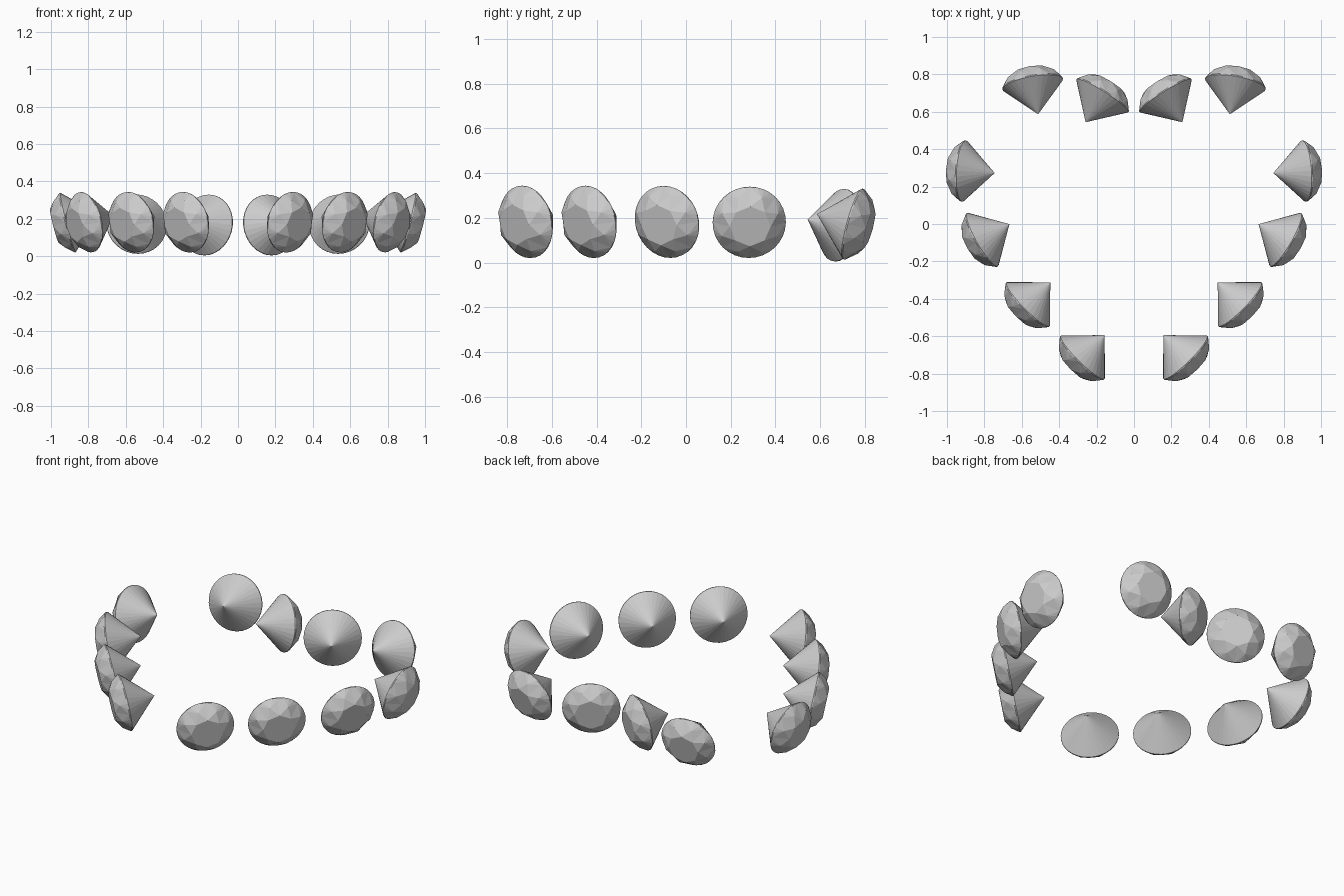
import bpy, bmesh, math
from mathutils import Vector

if "Cube" in bpy.data.objects:
    bpy.data.objects.remove(bpy.data.objects["Cube"])

R = 0.164          # girdle radius
TABLE, TABLE_H = 0.092, 0.074
MID, MID_H = 0.135, 0.045
DEPTH = 0.172      # girdle to culet
HALF_GIRDLE = 0.003


def gem_mesh():
    """Round brilliant cut: table, star/kite/girdle facets, conical pavilion."""
    bm = bmesh.new()

    def ring(n, r, z, off=0.0):
        return [bm.verts.new((r * math.cos(2 * math.pi * (i + off) / n),
                              r * math.sin(2 * math.pi * (i + off) / n), z)) for i in range(n)]

    table = ring(8, TABLE, TABLE_H)
    mid = ring(8, MID, MID_H, 0.5)
    top = ring(32, R, HALF_GIRDLE)
    low = ring(32, R, -HALF_GIRDLE)
    culet = bm.verts.new((0, 0, -DEPTH))
    bm.faces.new(table)
    for i in range(8):
        j = (i + 1) % 8
        # star, kite halves, upper girdle facets
        bm.faces.new((table[i], mid[i], table[j]))
        bm.faces.new((table[i], mid[i - 1], top[4 * i]))
        bm.faces.new((table[i], top[4 * i], mid[i]))
        for k in range(4):
            bm.faces.new((mid[i], top[4 * i + k], top[(4 * i + k + 1) % 32]))
    # girdle band and pavilion
    for i in range(32):
        j = (i + 1) % 32
        bm.faces.new((low[i], low[j], top[j], top[i]))
        bm.faces.new((low[j], low[i], culet))
    bmesh.ops.recalc_face_normals(bm, faces=bm.faces)
    me = bpy.data.meshes.new("brilliant_gem")
    bm.to_mesh(me)
    bm.free()
    return me


# girdle centre and outward axis of each gem on the right half of the heart
gems = [
    ("lobe_inner_gem", (0.168, 0.688, 0.167), (-0.53, 0.84, -0.15)),
    ("lobe_outer_gem", (0.542, 0.750, 0.172), (0.17, 0.95, -0.26)),
    ("upper_side_gem", (0.911, 0.283, 0.180), (0.966, 0.06, -0.25)),
    ("lower_side_gem", (0.812, -0.085, 0.182), (0.85, -0.49, -0.20)),
    ("lower_curve_gem", (0.568, -0.431, 0.182), (0.70, -0.69, -0.18)),
    ("bottom_gem", (0.276, -0.715, 0.182), (0.69, -0.70, -0.17)),
]

mesh = gem_mesh()
for name, pos, axis in gems:
    for side, s in (("right", 1), ("left", -1)):
        ob = bpy.data.objects.new(f"{name}_{side}", mesh)
        bpy.context.collection.objects.link(ob)
        ob.location = (s * pos[0], pos[1], pos[2])
        ob.rotation_euler = Vector((s * axis[0], axis[1], axis[2])).to_track_quat('Z', 'Y').to_euler()
